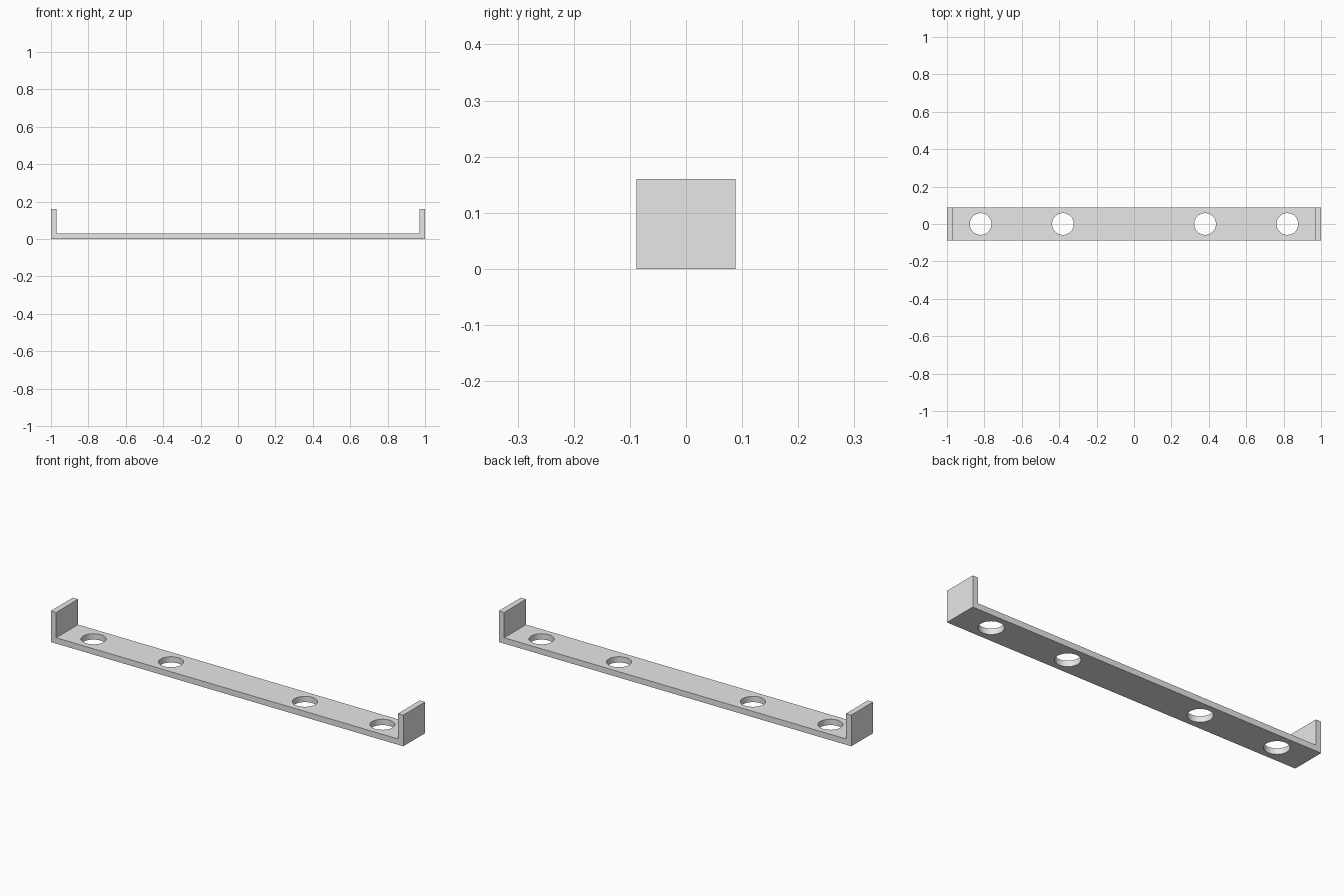
import bpy
import bmesh

LENGTH, WIDTH, HEIGHT, THICK = 2.0, 0.177, 0.16, 0.03
HOLE_RADIUS = 0.058
HOLE_X = (0.38, 0.82)

cube = bpy.data.objects.get("Cube")
if cube:
    bpy.data.objects.remove(cube, do_unlink=True)

grey = bpy.data.materials.new("light_grey")
grey.use_nodes = True
colour = (0.8, 0.8, 0.8, 1.0)
grey.diffuse_color = colour
grey.node_tree.nodes["Principled BSDF"].inputs["Base Color"].default_value = colour

# Bracket: U-shaped profile extruded along the depth
half, inner = LENGTH / 2, LENGTH / 2 - THICK
profile = [(-half, 0), (half, 0), (half, HEIGHT), (inner, HEIGHT),
           (inner, THICK), (-inner, THICK), (-inner, HEIGHT), (-half, HEIGHT)]
bm = bmesh.new()
face = bm.faces.new([bm.verts.new((x, -WIDTH / 2, z)) for x, z in profile])
extruded = bmesh.ops.extrude_face_region(bm, geom=[face])["geom"]
bmesh.ops.translate(bm, vec=(0, WIDTH, 0),
                    verts=[v for v in extruded if isinstance(v, bmesh.types.BMVert)])
bmesh.ops.recalc_face_normals(bm, faces=bm.faces)
mesh = bpy.data.meshes.new("bracket")
bm.to_mesh(mesh)
bm.free()
mesh.materials.append(grey)
bracket = bpy.data.objects.new("bracket", mesh)
bpy.context.collection.objects.link(bracket)

# Round screw holes, mirrored left and right
for x in HOLE_X:
    for side in (-1, 1):
        bpy.ops.mesh.primitive_cylinder_add(vertices=64, radius=HOLE_RADIUS,
                                            depth=THICK * 4, location=(side * x, 0, 0))
        cutter = bpy.context.object
        cutter.name = "hole_cutter"
        cutter.data.materials.append(grey)
        cut = bracket.modifiers.new("screw_hole", "BOOLEAN")
        cut.operation = "DIFFERENCE"
        cut.solver = "EXACT"
        cut.object = cutter
        bpy.context.view_layer.objects.active = bracket
        bracket.select_set(True)
        bpy.ops.object.modifier_apply(modifier=cut.name)
        bpy.data.objects.remove(cutter, do_unlink=True)

# Smooth hole walls, crisp edges
bpy.ops.object.select_all(action="DESELECT")
bracket.select_set(True)
bpy.context.view_layer.objects.active = bracket
bpy.ops.object.shade_smooth_by_angle(angle=0.5)
